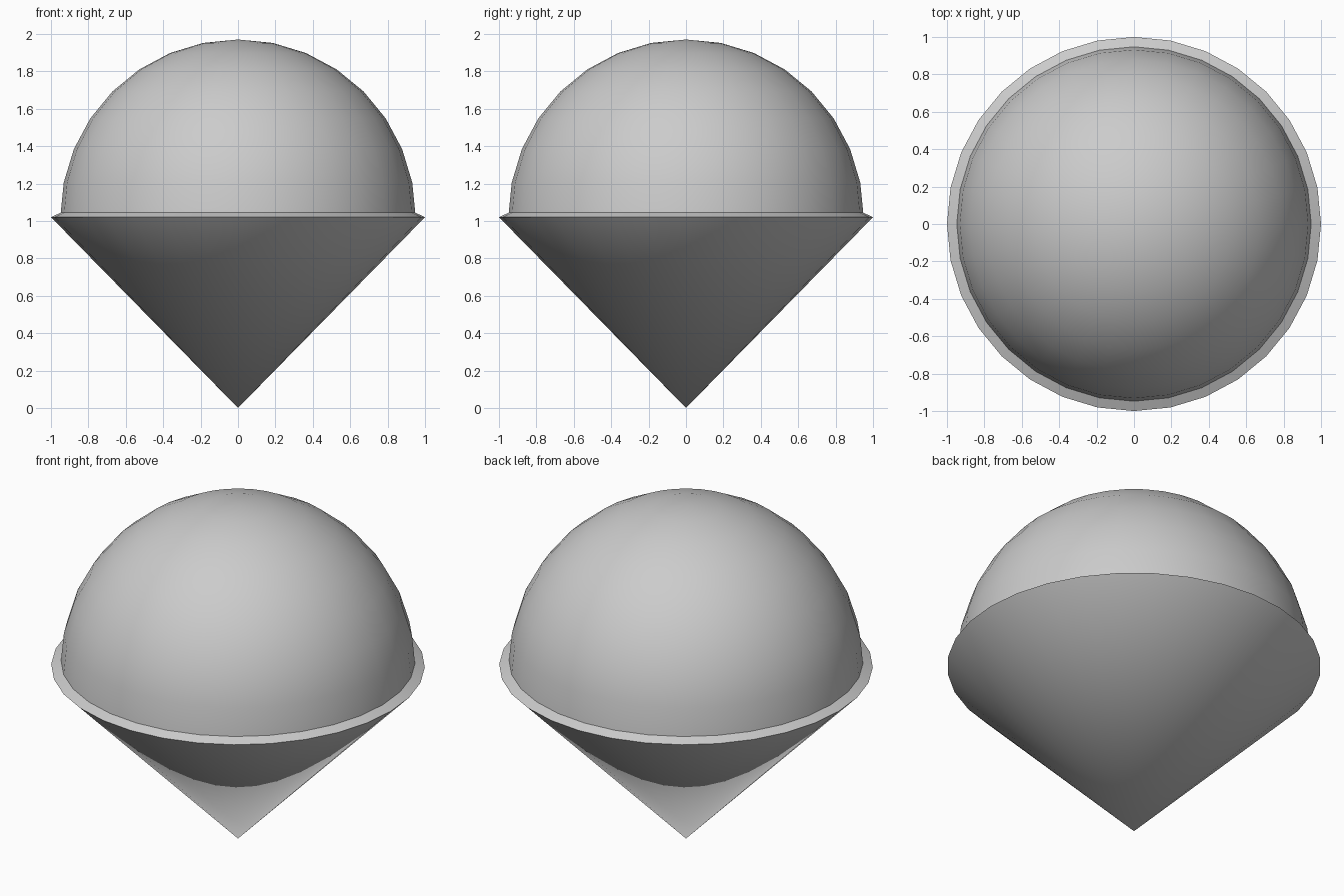
import bpy
import bmesh
from math import cos, sin, pi, radians

if "Cube" in bpy.data.objects:
    bpy.data.objects.remove(bpy.data.objects["Cube"])

SEGMENTS = 32


def lathe(name, profile):
    """Revolve (radius, z) points around z; radius 0 becomes a pole."""
    bm = bmesh.new()
    rings = []
    for r, z in profile:
        count = 1 if r < 1e-6 else SEGMENTS
        rings.append([bm.verts.new((r * cos(2 * pi * i / SEGMENTS),
                                    r * sin(2 * pi * i / SEGMENTS), z))
                      for i in range(count)])
    for a, b in zip(rings, rings[1:]):
        for i in range(SEGMENTS):
            j = (i + 1) % SEGMENTS
            quad = [a[i % len(a)], a[j % len(a)], b[j % len(b)], b[i % len(b)]]
            bm.faces.new(list(dict.fromkeys(quad)))
    mesh = bpy.data.meshes.new(name)
    bm.to_mesh(mesh)
    bm.free()
    obj = bpy.data.objects.new(name, mesh)
    bpy.context.collection.objects.link(obj)
    bpy.ops.object.select_all(action='DESELECT')
    obj.select_set(True)
    bpy.context.view_layer.objects.active = obj
    bpy.ops.object.shade_smooth_by_angle(angle=radians(30))
    return obj


# Hollow cone with a thin sloping lip
lathe("cone", [(0, 0), (1.0, 1.02), (0.935, 1.05), (0, 0.1)])

# Scoop: upper half of a sphere seated inside the lip
R, BASE = 0.95, 1.02
lathe("scoop", [(R * cos(k * pi / 16) if k < 8 else 0, BASE + R * sin(k * pi / 16))
                for k in range(9)])
